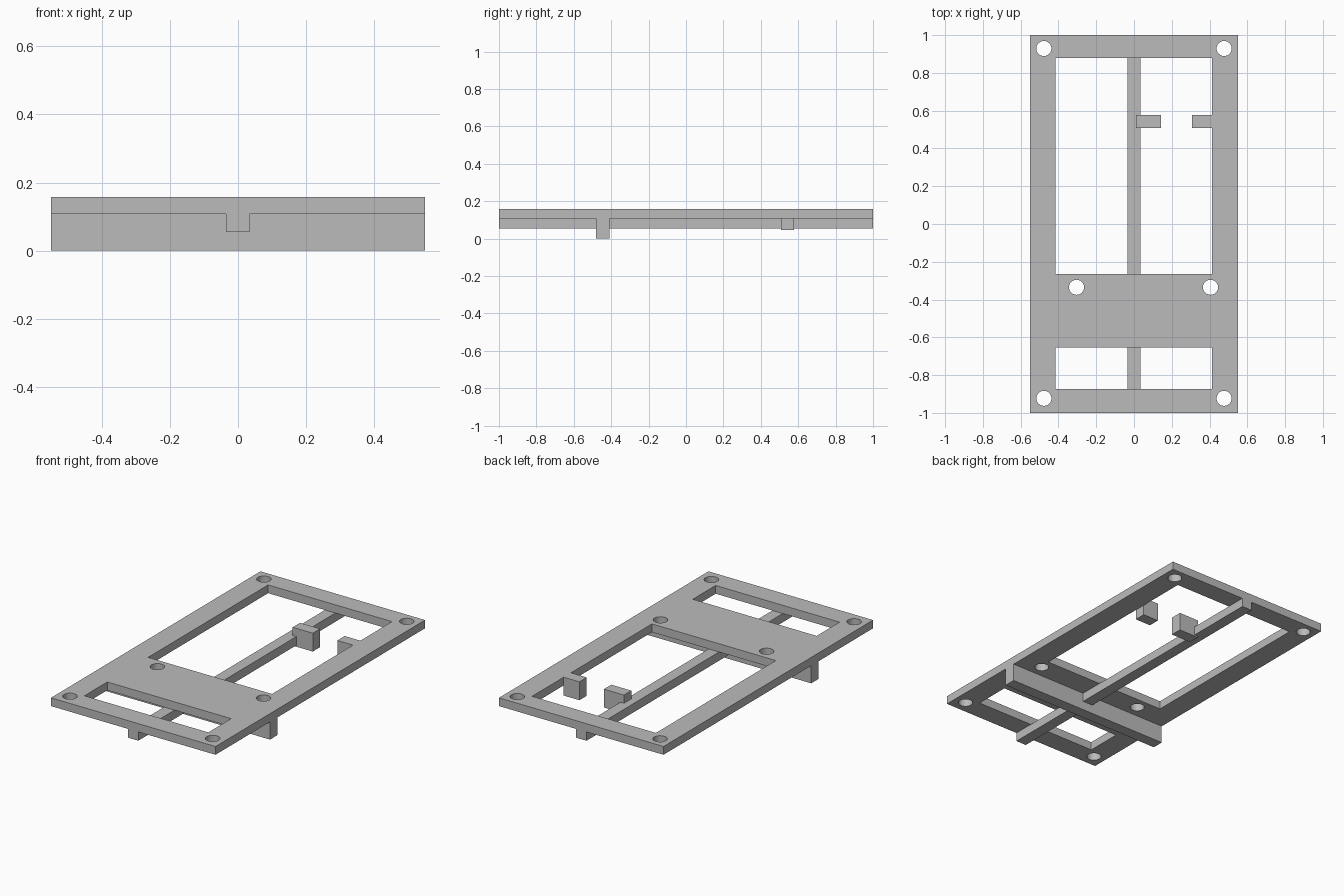
import bpy
import math

if "Cube" in bpy.data.objects:
    bpy.data.objects.remove(bpy.data.objects["Cube"], do_unlink=True)

# Single grey material
GREY = (0.5, 0.5, 0.5, 1.0)
grey = bpy.data.materials.new("plain grey")
grey.use_nodes = True
grey.diffuse_color = GREY
grey.node_tree.nodes["Principled BSDF"].inputs["Base Color"].default_value = GREY

TOP, UNDER = 0.157, 0.107
WIDTH, LENGTH = 0.55, 1.0
INNER_L, INNER_R = 0.413, -0.415


def rectangle(x0, x1, y0, y1):
    return [(x0, y0), (x1, y0), (x1, y1), (x0, y1)]


def circle(x, y, radius=0.04, sides=24):
    steps = [2 * math.pi * i / sides for i in range(sides)]
    return [(x + radius * math.cos(a), y + radius * math.sin(a)) for a in steps]


def plate(name, outlines, z0, z1):
    """Flat plate from an outer outline and any number of hole outlines."""
    curve = bpy.data.curves.new(name, "CURVE")
    curve.dimensions = "2D"
    curve.fill_mode = "BOTH"
    curve.extrude = (z1 - z0) / 2
    for points in outlines:
        spline = curve.splines.new("POLY")
        spline.points.add(len(points) - 1)
        for point, (x, y) in zip(spline.points, points):
            point.co = (x, y, 0, 1)
        spline.use_cyclic_u = True
        spline.use_smooth = False
    curve.materials.append(grey)
    obj = bpy.data.objects.new(name, curve)
    obj.location.z = (z0 + z1) / 2
    bpy.context.collection.objects.link(obj)
    bpy.ops.object.select_all(action="DESELECT")
    obj.select_set(True)
    bpy.context.view_layer.objects.active = obj
    bpy.ops.object.convert(target="MESH")
    bpy.ops.object.shade_flat()


def box(name, x0, x1, y0, y1, z0, z1):
    bpy.ops.mesh.primitive_cube_add(
        size=1, location=((x0 + x1) / 2, (y0 + y1) / 2, (z0 + z1) / 2))
    obj = bpy.context.object
    obj.name = name
    obj.scale = (x1 - x0, y1 - y0, z1 - z0)
    bpy.ops.object.transform_apply(location=False, rotation=False, scale=True)
    obj.data.materials.append(grey)


# Frame plate: two windows, four corner holes and two holes in the middle band
outlines = [
    rectangle(-WIDTH, WIDTH, -LENGTH, LENGTH),
    rectangle(INNER_R, INNER_L, -0.265, 0.88),
    rectangle(INNER_R, INNER_L, -0.873, -0.655),
    circle(-0.304, -0.335),
    circle(0.405, -0.335),
]
for side in (-1, 1):
    for y in (-0.923, 0.929):
        outlines.append(circle(side * 0.477, y))
plate("frame_plate", outlines, UNDER, TOP)

# Ribs below the plate
box("long_rib", -0.035, 0.034, -LENGTH, LENGTH, 0.054, UNDER)
box("cross_rib", -WIDTH, WIDTH, -0.48, -0.41, 0, UNDER)

# Pair of retaining blocks in the large window
box("centre_block", 0.01, 0.144, 0.508, 0.578, 0.046, TOP)
box("side_block", 0.308, INNER_L, 0.508, 0.578, 0.046, TOP)
